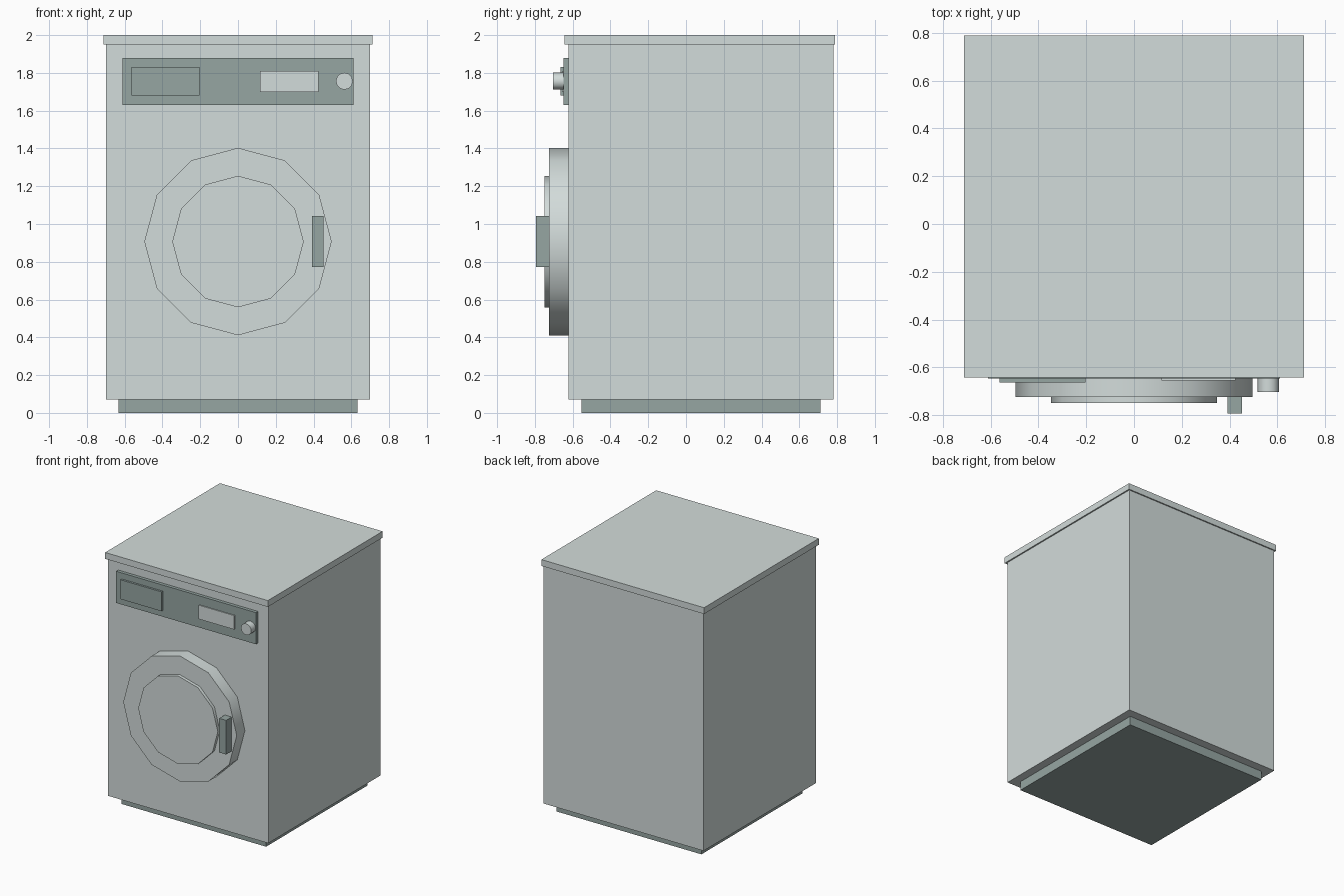
import bpy, math

if "Cube" in bpy.data.objects:
    bpy.data.objects.remove(bpy.data.objects["Cube"])


def material(name, rgb):
    m = bpy.data.materials.new(name)
    m.diffuse_color = (*rgb, 1)
    m.use_nodes = True
    m.node_tree.nodes["Principled BSDF"].inputs["Base Color"].default_value = m.diffuse_color
    return m


LIGHT = material("pale grey enamel", (0.65, 0.715, 0.705))
DARK = material("dark grey plastic", (0.305, 0.38, 0.365))


def box(name, x, y, z, mat):
    """Box from (min, max) ranges."""
    lo, hi = zip(x, y, z)
    bpy.ops.mesh.primitive_cube_add(size=1, location=[(a + b) / 2 for a, b in zip(lo, hi)])
    o = bpy.context.object
    o.name = name
    o.scale = [b - a for a, b in zip(lo, hi)]
    bpy.ops.object.transform_apply(location=False, rotation=False, scale=True)
    o.data.materials.append(mat)


def disc(name, x, z, radius, y, mat, sides=12):
    """Cylinder facing the front, spanning the y range."""
    bpy.ops.mesh.primitive_cylinder_add(
        vertices=sides, radius=radius, depth=y[1] - y[0],
        location=(x, sum(y) / 2, z), rotation=(math.pi / 2, 0, 0))
    o = bpy.context.object
    o.name = name
    o.data.materials.append(mat)
    bpy.ops.object.shade_smooth_by_angle(angle=math.radians(50))


# Cabinet
box("plinth", (-0.633, 0.633), (-0.553, 0.711), (0, 0.072), DARK)
box("cabinet", (-0.70, 0.70), (-0.622, 0.78), (0.072, 1.95), LIGHT)
box("worktop", (-0.711, 0.711), (-0.643, 0.79), (1.95, 2.0), LIGHT)

# Control panel
box("control_panel", (-0.611, 0.611), (-0.648, -0.62), (1.63, 1.88), DARK)
box("detergent_drawer", (-0.563, -0.204), (-0.664, -0.64), (1.679, 1.832), DARK)
box("display", (0.116, 0.426), (-0.656, -0.64), (1.70, 1.81), LIGHT)
disc("dial", 0.563, 1.756, 0.045, (-0.703, -0.64), LIGHT)

# Door
disc("door_ring", 0, 0.907, 0.496, (-0.724, -0.61), LIGHT)
disc("door_window", 0, 0.907, 0.348, (-0.749, -0.71), LIGHT)
box("door_handle", (0.392, 0.452), (-0.794, -0.71), (0.772, 1.042), DARK)
